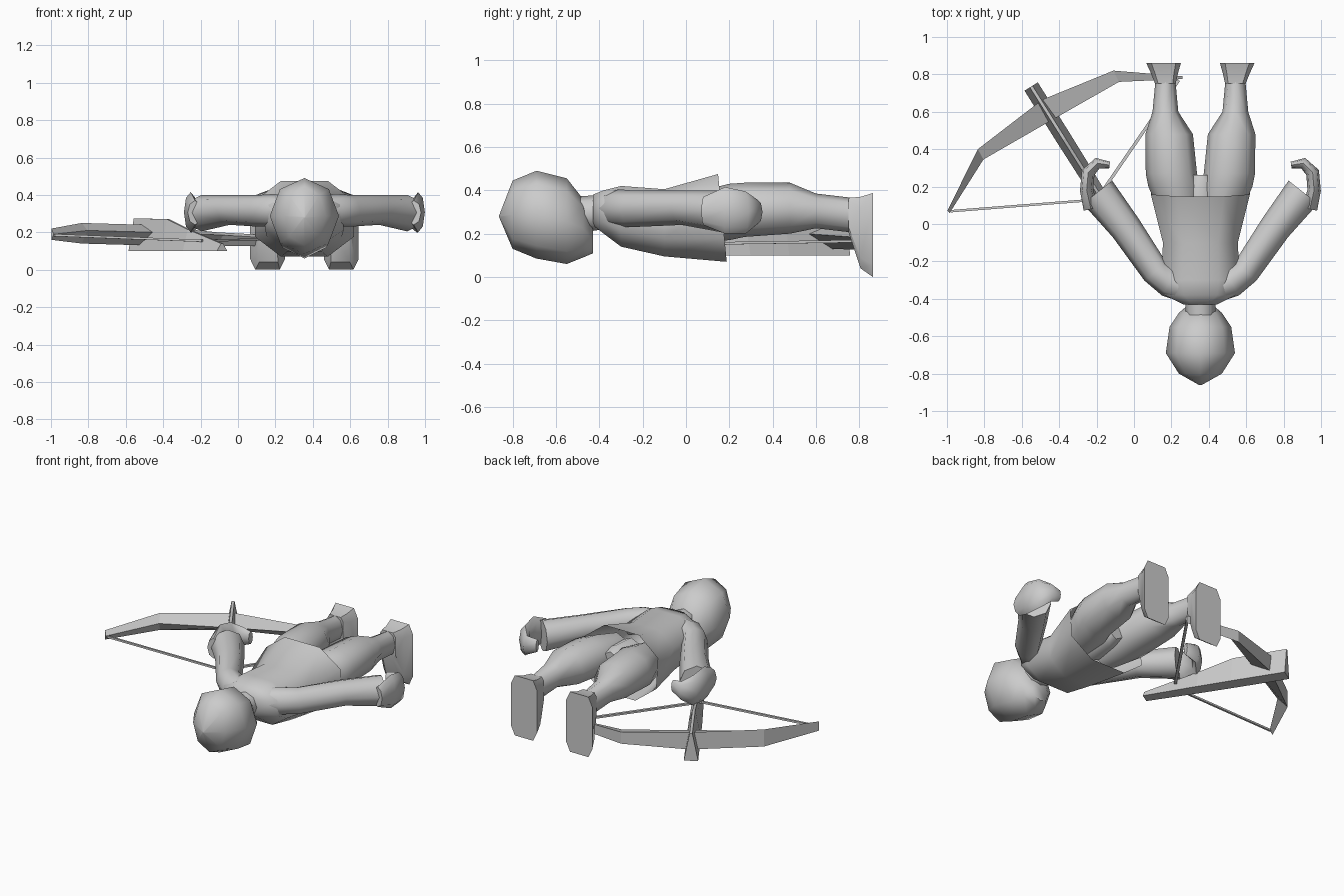
import bpy, bmesh, math
from mathutils import Vector

if "Cube" in bpy.data.objects:
    bpy.data.objects.remove(bpy.data.objects["Cube"])

CX = 0.355  # body centre line


def mesh_from_rings(name, rings, loc=(0, 0, 0), smooth=60, caps=(True, True), mirror=False):
    """Skin a list of equal-length closed rings."""
    bm = bmesh.new()
    vr = [[bm.verts.new(p) for p in r] for r in rings]
    n = len(rings[0])
    for a, b in zip(vr, vr[1:]):
        for i in range(n):
            j = (i + 1) % n
            bm.faces.new((a[i], a[j], b[j], b[i]))
    if caps[0]:
        bm.faces.new(vr[0][::-1])
    if caps[1]:
        bm.faces.new(vr[-1])
    bmesh.ops.recalc_face_normals(bm, faces=bm.faces[:])
    me = bpy.data.meshes.new(name)
    bm.to_mesh(me)
    bm.free()
    ob = bpy.data.objects.new(name, me)
    bpy.context.collection.objects.link(ob)
    ob.location = loc
    if mirror:
        ob.modifiers.new("Mirror", 'MIRROR').use_mirror_merge = False
    if smooth:
        bpy.ops.object.select_all(action='DESELECT')
        ob.select_set(True)
        bpy.context.view_layer.objects.active = ob
        bpy.ops.object.shade_smooth_by_angle(angle=math.radians(smooth))
    return ob


def ring(c, u, hu, top, bottom, n=8, phase=0.0, power=1.0, tilt=0.0):
    """Oval ring: u is the horizontal axis, z runs from bottom to top."""
    zc, hz = (top + bottom) / 2, (top - bottom) / 2
    k = math.cos(phase) ** power
    out = []
    for i in range(n):
        a = phase + i * 2 * math.pi / n
        cu, cz = math.cos(a), math.sin(a)
        cu = math.copysign(abs(cu) ** power, cu) / k
        cz = math.copysign(abs(cz) ** power, cz) / k
        out.append((c[0] + u[0] * hu * cu, c[1] + u[1] * hu * cu - tilt * cz, zc + hz * cz))
    return out


def along_y(rows, **kw):
    """Rows are y, x, half width, top, bottom."""
    return [ring((x, y), (1, 0), h, t, b, **kw) for y, x, h, t, b in rows]


def along_path(rows):
    """Rows are x, y, half width, top, bottom; rings stand across the path."""
    pts = [Vector(r[:2]) for r in rows]
    out = []
    for i, (x, y, h, t, b) in enumerate(rows):
        d = (pts[min(i + 1, len(pts) - 1)] - pts[max(i - 1, 0)]).normalized()
        out.append(ring((x, y), (d.y, -d.x), h, t, b))
    return out


BODY = (CX, 0, 0)
P8 = math.pi / 8

# head, face down, crown towards the front
mesh_from_rings("head", along_y([
    (-0.862, 0, 0.005, 0.285, 0.275), (-0.80, 0, 0.115, 0.445, 0.13),
    (-0.69, 0, 0.185, 0.49, 0.085), (-0.55, 0, 0.165, 0.455, 0.06),
    (-0.475, 0, 0.115, 0.36, 0.09), (-0.428, 0, 0.06, 0.23, 0.11)]), BODY)
mesh_from_rings("neck", along_y([(-0.52, 0, 0.08, 0.37, 0.2), (-0.38, 0, 0.08, 0.38, 0.22)]), BODY)

# shirt with an open, slanted hem
shirt = along_y([
    (-0.43, 0, 0.09, 0.38, 0.24), (-0.38, 0, 0.19, 0.40, 0.20),
    (-0.30, 0, 0.21, 0.42, 0.14), (-0.10, 0, 0.20, 0.405, 0.095)], phase=P8, power=0.85)
shirt.append(ring((0, 0.168), (1, 0), 0.265, 0.475, 0.07, phase=P8, power=0.85, tilt=0.02))
mesh_from_rings("shirt", shirt, BODY, caps=(True, False))

# hips joining the legs
mesh_from_rings("hips", along_y([(0.05, 0, 0.1, 0.39, 0.17), (0.20, 0, 0.09, 0.40, 0.19),
                                 (0.262, 0, 0.06, 0.38, 0.22)]), BODY)
# legs
mesh_from_rings("leg", along_y([
    (0.04, 0.11, 0.10, 0.39, 0.16), (0.20, 0.138, 0.14, 0.43, 0.17),
    (0.27, 0.155, 0.137, 0.435, 0.185), (0.48, 0.167, 0.127, 0.435, 0.20),
    (0.60, 0.187, 0.069, 0.385, 0.225), (0.77, 0.187, 0.053, 0.365, 0.205)]),
    BODY, mirror=True)
# feet, toes pointing at the ground
mesh_from_rings("foot", along_y([
    (0.75, 0.187, 0.055, 0.365, 0.205), (0.805, 0.192, 0.072, 0.37, 0.04),
    (0.862, 0.197, 0.093, 0.387, 0.0)], phase=P8, power=0.4), BODY, smooth=30, mirror=True)

# arms
mesh_from_rings("arm", along_path([
    (0.05, -0.36, 0.07, 0.39, 0.24), (0.165, -0.31, 0.083, 0.405, 0.23),
    (0.24, -0.255, 0.076, 0.40, 0.23), (0.40, -0.02, 0.085, 0.40, 0.24),
    (0.55, 0.17, 0.10, 0.40, 0.205)]), BODY, mirror=True)
# hands, curled mitts
mesh_from_rings("hand", along_path([
    (0.585, 0.08, 0.04, 0.37, 0.24), (0.608, 0.18, 0.036, 0.415, 0.20),
    (0.60, 0.275, 0.036, 0.395, 0.20), (0.55, 0.325, 0.03, 0.36, 0.24),
    (0.485, 0.315, 0.018, 0.35, 0.27)]), BODY, mirror=True)

# crossbow stock: ridged beam tapering from muzzle to butt
a, b = Vector((-0.55, 0.735)), Vector((-0.085, -0.005))
d = (b - a).normalized()
side = (d.y, -d.x)
stock = []
for f, h, t in [(0, 0.042, 0.275), (0.38, 0.042, 0.27), (0.62, 0.04, 0.215), (1, 0.033, 0.14)]:
    c = a.lerp(b, f)
    stock.append([(c.x + s * side[0] * h, c.y + s * side[1] * h, z)
                  for s, z in ((-1, 0.1), (1, 0.1), (0.2, t), (-0.2, t))])
mesh_from_rings("crossbow_stock", stock, smooth=0)

# bow limbs, three-sided: outer x, y, inner x, y, top, inner edge z, bottom
limbs = []
for ox, oy, ix, iy, to, ti, lo in [
        (-0.998, 0.07, -0.985, 0.06, 0.22, 0.19, 0.16),
        (-0.835, 0.40, -0.805, 0.345, 0.25, 0.21, 0.14),
        (-0.49, 0.665, -0.44, 0.555, 0.24, 0.20, 0.13),
        (-0.11, 0.82, -0.08, 0.76, 0.20, 0.185, 0.125),
        (0.26, 0.79, 0.26, 0.775, 0.18, 0.165, 0.13)]:
    limbs.append([(ox, oy, lo), (ix, iy, ti), (ox, oy, to)])
mesh_from_rings("crossbow_limbs", limbs, smooth=0)

# bow string
string = []
w = 0.006
for x, y, z in [(-0.985, 0.068, 0.185), (-0.2, 0.13, 0.155), (0.24, 0.77, 0.165)]:
    string.append([(x - w, y + w, z - w), (x + w, y - w, z - w), (x + w, y - w, z + w), (x - w, y + w, z + w)])
mesh_from_rings("crossbow_string", string, smooth=0)
